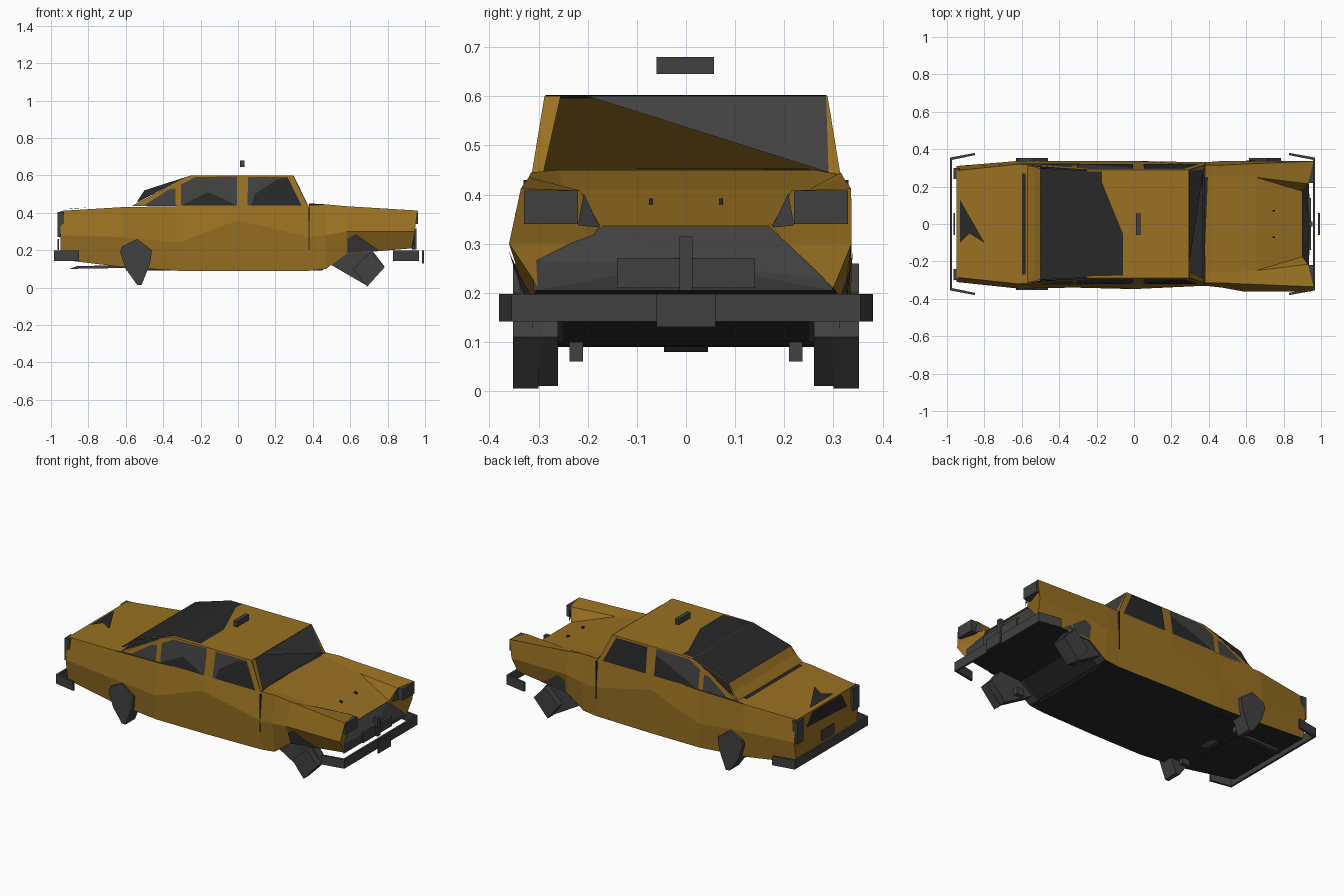
import bpy, bmesh, math
from mathutils import Vector

if "Cube" in bpy.data.objects:
    bpy.data.objects.remove(bpy.data.objects["Cube"])


def material(name, rgb):
    m = bpy.data.materials.new(name)
    m.diffuse_color = (*rgb, 1)
    m.use_nodes = True
    m.node_tree.nodes["Principled BSDF"].inputs["Base Color"].default_value = m.diffuse_color
    return m


MATS = [material("ochre paint", (0.32, 0.165, 0.016)),
        material("dark grey", (0.052, 0.052, 0.052)),
        material("black", (0.021, 0.021, 0.021))]
OCHRE, GREY, BLACK = range(3)


def mesh(name, verts, faces, mat=OCHRE, mats=None, fix=True):
    me = bpy.data.meshes.new(name)
    me.from_pydata(verts, [], faces)
    for m in MATS:
        me.materials.append(m)
    for i, p in enumerate(me.polygons):
        p.material_index = mats[i] if mats else mat
    if fix:
        bm = bmesh.new()
        bm.from_mesh(me)
        bmesh.ops.recalc_face_normals(bm, faces=bm.faces)
        bm.to_mesh(me)
        bm.free()
    ob = bpy.data.objects.new(name, me)
    bpy.context.collection.objects.link(ob)
    return ob


def sheet(name, pts, mat, facing):
    """Single flat face turned towards a direction."""
    n = (Vector(pts[1]) - Vector(pts[0])).cross(Vector(pts[2]) - Vector(pts[0]))
    pts = pts if n.dot(Vector(facing)) > 0 else pts[::-1]
    return mesh(name, pts, [tuple(range(len(pts)))], mat, fix=False)


def prism(name, poly, y0, y1, mat):
    """Side outline in x, z extruded from y0 to y1."""
    n = len(poly)
    v = [(x, y, z) for y in (y0, y1) for x, z in poly]
    f = [tuple(range(n)), tuple(range(n, 2 * n))]
    f += [(i, (i + 1) % n, n + (i + 1) % n, n + i) for i in range(n)]
    return mesh(name, v, f, mat)


def box(name, x0, x1, y0, y1, z0, z1, mat):
    return prism(name, [(x0, z0), (x1, z0), (x1, z1), (x0, z1)], y0, y1, mat)


def both(name, fn):
    for s, side in ((-1, "right"), (1, "left")):
        fn(f"{side}_{name}", s)


# Lower body shell: x, then half width and height at sill, waist and shoulder
SECTIONS = [(-0.95, .29, .15, .31, .28, .285, .41), (-0.62, .32, .11, .345, .27, .32, .43),
            (-0.32, .33, .09, .34, .24, .32, .435), (0.0, .33, .09, .348, .36, .315, .44),
            (0.38, .32, .09, .33, .27, .315, .44), (0.47, .32, .10, .34, .28, .315, .445),
            (0.58, .32, .18, .36, .30, .32, .435), (0.93, .30, .21, .36, .30, .336, .412)]
LEFT_WAIST = .337   # the left flank is flatter than the right one
v, f, m = [], [], []
for x, wb, zb, wm, zm, wt, zt in SECTIONS:
    lip = .03 if x > .9 else 0   # nose leans forward at the top
    v += [(x + lip, -wt, zt), (x + lip / 2, -wm, zm), (x, -wb, zb),
          (x, wb, zb), (x + lip / 2, min(wm, LEFT_WAIST), zm), (x + lip, wt, zt)]
for i in range(len(SECTIONS) - 1):
    for j in range(5):
        a = i * 6 + j
        f.append((a, a + 1, a + 7, a + 6))
        m.append(BLACK if j == 2 else OCHRE)
f.append((5, 4, 3, 2, 1, 0))
m.append(OCHRE)
mesh("body_shell", v, f, mats=m, fix=False)

# Flat underside between the wheels
prism("chassis", [(-.6, .092), (.45, .092), (.52, .145), (-.6, .14)], -.25, .26, BLACK)

# Boot lid with its dark seam and rear recess
mesh("boot_lid", [(-.95, -.285, .41), (-.95, .285, .41), (-.86, 0, .415),
                  (-.62, -.32, .43), (-.62, .32, .43), (-.5, .315, .435), (-.5, -.315, .435)],
     [(1, 0, 2), (2, 0, 3), (1, 2, 4), (2, 3, 4), (3, 6, 5, 4)], fix=False)
sheet("boot_gap", [(-.6, -.27, .437), (-.6, .27, .437), (-.58, .27, .44), (-.58, -.27, .44)], BLACK, (0, 0, 1))
sheet("boot_badge", [(-.93, .13, .418), (-.8, -.1, .428), (-.88, -.05, .424), (-.93, -.1, .418)], BLACK, (0, 0, 1))
sheet("boot_recess", [(-.953, .2, .33), (-.953, .14, .405), (-.953, -.14, .405), (-.953, -.2, .31)],
      BLACK, (-1, 0, 0))

# Bonnet dips between the raised front wings
hood = [(.38, .26, .45), (.65, .25, .41), (.9, .175, .337)]
v = [(x, s * y, z) for x, y, z in hood for s in (-1, 1)]
mesh("bonnet", v, [(0, 2, 3, 1), (2, 4, 5, 3)], fix=False)


def wing(name, s):
    waist = .36 if s < 0 else LEFT_WAIST
    v = [(.38, s * .26, .45), (.65, s * .25, .41), (.9, s * .175, .337), (.93, s * .215, .408),
         (.96, s * .336, .412), (.58, s * .32, .435), (.47, s * .315, .445), (.38, s * .315, .44),
         (.945, s * waist, .30), (.93, s * .30, .21), (.9, s * .2, .30)]
    f = [(0, 1, 5, 6, 7), (1, 3, 4, 5), (1, 2, 3), (3, 10, 8, 4), (10, 9, 8), (2, 10, 3)]
    mesh(name, v, f if s > 0 else [q[::-1] for q in f])


both("front_wing", wing)
both("headlight", lambda n, s: box(n, .92, .963, s * .22, s * .33, .34, .408, GREY))
both("headlight_trim", lambda n, s: sheet(n, [(.932, s * .208, .402), (.915, s * .175, .333),
     (.935, s * .22, .337)], GREY, (1, 0, 0)))
both("tail_light", lambda n, s: box(n, -.965, -.93, s * .24, s * .3, .27, .405, GREY))

# Grille with its frame and centre bar
mesh("grille", [(.93, -.31, .205), (.93, .30, .205), (.93, .28, .23), (.89, .17, .335),
                (.89, -.17, .335), (.93, -.31, .265), (.945, 0, .26)],
     [(i, (i + 1) % 6, 6) for i in range(6)], GREY, fix=False)
box("grille_panel", .91, .945, -.14, .14, .21, .27, GREY)
box("grille_bar", .93, .955, -.013, .013, .205, .315, GREY)

# Cabin: walls and roof around an open windscreen
LOW, HIGH = .315, .29


def wall_y(z, off=0.0):
    return LOW + (HIGH - LOW) * (z - .435) / .165 + off


SIDE = [(-.57, .435), (.375, .435), (.295, .60), (-.25, .60), (-.31, .575)]
RIM = [(-.25, .60), (-.31, .575), (-.545, .452), (-.50, .52)]
both("cabin_wall", lambda n, s: sheet(n, [(x, s * wall_y(z), z) for x, z in SIDE], OCHRE, (0, s, 0)))
both("rear_window_side", lambda n, s: sheet(n, [(x, s * wall_y(z), z) for x, z in RIM], BLACK, (0, s, 0)))
sheet("roof", [(-.25, -HIGH, .6), (.295, -HIGH, .6), (.295, HIGH, .6), (-.25, HIGH, .6)], OCHRE, (0, 0, 1))
sheet("roof_dark_panel", [(-.25, -.28, .603), (-.06, -.275, .603), (-.06, -.05, .603), (-.17, .22, .603),
                          (-.17, .28, .603), (-.25, .28, .603)], BLACK, (0, 0, 1))
sheet("rear_window", [(-.25, -.286, .602), (-.25, .286, .602), (-.5, .298, .52), (-.5, -.298, .52)],
      BLACK, (-1, 0, 1))
sheet("rear_window_ledge", [(-.5, -.298, .52), (-.5, .298, .52), (-.53, .305, .475), (-.53, -.305, .475)],
      OCHRE, (-1, 0, 1))
sheet("rear_panel", [(-.53, -.305, .475), (-.53, .305, .475), (-.57, .315, .435), (-.57, -.315, .435)],
      OCHRE, (-1, 0, 1))
sheet("rear_lining", [(-.25, -.28, .596), (-.25, .28, .596), (-.52, .3, .437), (-.52, -.3, .437)],
      OCHRE, (1, 0, -1))
sheet("cabin_floor", [(-.5, -.3, .438), (.37, -.3, .442), (.37, .3, .442), (-.5, .3, .438)], BLACK, (0, 0, 1))

# Windscreen glass covers one triangle; pillars frame it
sheet("windscreen", [(.297, -.2, .6), (.297, .285, .6), (.372, .29, .445)], GREY, (1, 0, 1))
both("windscreen_pillar", lambda n, s: sheet(n, [(.375, s * .315, .435), (.372, s * .29, .445),
     (.297, s * .255, .6), (.295, s * .288, .6)], OCHRE, (1, 0, 1)))
sheet("cowl_vent", [(.375, .25, .453), (.375, -.25, .453), (.395, .25, .451)], BLACK, (0, 0, 1))

# Side glass as thin plates, with darker shapes inside
REAR_GLASS = [(-.305, .44), (-.005, .44), (-.005, .595), (-.23, .59), (-.305, .55)]
FRONT_GLASS = [(.05, .44), (.34, .44), (.265, .592), (.055, .592)]
PANES = [("quarter_glass", GREY, .003, [(-.5, .44), (-.335, .44), (-.335, .53), (-.37, .525)]),
         ("rear_door_glass", GREY, .003, REAR_GLASS),
         ("front_door_glass", GREY, .003, FRONT_GLASS)]
for part, mat, off, pts in PANES:
    both(part, lambda n, s: sheet(n, [(x, s * wall_y(z, off), z) for x, z in pts], mat, (0, s, 0)))
SHADES = [("right_rear_door_shade", -1, [(-.3, .44), (-.01, .44), (-.1, .485), (-.16, .51)]),
          ("right_front_door_shade", -1, [(.07, .44), (.337, .44), (.265, .588), (.21, .58), (.09, .5)]),
          ("left_rear_door_shade", 1, [(-.29, .44), (-.008, .44), (-.008, .56), (-.16, .5)]),
          ("left_front_door_shade", 1, FRONT_GLASS)]
for part, s, pts in SHADES:
    sheet(part, [(x, s * wall_y(z, .006), z) for x, z in pts], BLACK, (0, s, 0))
both("door_gap", lambda n, s: box(n, .376, .381, s * .318, s * .331, .2, .43, BLACK))


# Bumpers: thin blades with bent-back ends
def bumper(name, xf, xb):
    path = [(xb, -.38), (xf, -.355), (xf, .355), (xb, .38)]
    t = .012 if xf > 0 else -.012
    inner = [(xb, -.368), (xf - t, -.343), (xf - t, .343), (xb, .368)]
    v = [(x, y, z) for z in (.142, .198) for x, y in path + inner]
    f = []
    for i in range(3):
        f += [(i, i + 1, i + 9, i + 8), (i + 4, i + 5, i + 13, i + 12),
              (i, i + 1, i + 5, i + 4), (i + 8, i + 9, i + 13, i + 12)]
    mesh(name, v, f + [(0, 4, 12, 8), (3, 7, 15, 11)], GREY)


bumper("front_bumper", .968, .83)
bumper("rear_bumper", -.985, -.85)
box("front_plate", .985, .995, -.06, .06, .13, .198, GREY)
box("rear_plate", -.965, -.957, -.06, .06, .2, .26, GREY)

# Rough faceted wheels; the front ones sit half inside dark arches
REAR = [(-.60, .10), (-.54, .015), (-.515, .015), (-.47, .13), (-.46, .2), (-.54, .26), (-.62, .22), (-.63, .19)]
FRONT = [(.50, .12), (.69, .01), (.785, .11), (.69, .235), (.63, .285), (.565, .25), (.58, .19)]
TREAD = [(.615, .10), (.69, .005), (.785, .11), (.71, .19)]
ARCH = [(.585, .185), (.76, .198), (.70, .235), (.63, .285), (.585, .26)]
both("rear_wheel", lambda n, s: prism(n, REAR, s * .26, s * .352, GREY))
both("front_wheel", lambda n, s: prism(n, FRONT, s * .26, s * .312, GREY))
both("front_tread", lambda n, s: prism(n, TREAD, s * .30, s * .352, GREY))


def arch(name, s):
    waist = .36 if s < 0 else LEFT_WAIST
    pts = []
    for x, z in ARCH:
        t = (x - .58) / .35
        wb, zb = .32 - .02 * t, .18 + .03 * t
        pts.append((x, s * (wb + (waist - wb) * (z - zb) / (.30 - zb) + .006), z))
    sheet(name, pts, GREY, (0, s, 0))


both("front_arch", arch)
both("arch_liner", lambda n, s: sheet(n, [(.47, s * .32, .1), (.58, s * .32, .178), (.58, s * .25, .178),
                                        (.47, s * .25, .1)], GREY, (1, 0, -1)))

# Underside fittings and exhaust
both("front_bracket", lambda n, s: box(n, .6, .65, s * .21, s * .237, .06, .1, GREY))
both("rear_bracket", lambda n, s: box(n, -.57, -.52, s * .21, s * .237, .06, .1, GREY))
prism("axle_housing", [(-.6, .11), (-.54, .08), (-.48, .11)], -.045, .045, GREY)
prism("exhaust", [(-.9, .1), (-.6, .105), (-.6, .12), (-.86, .115)], .14, .165, GREY)

# Roof sign and bonnet jets
box("roof_sign", .01, .035, -.06, .057, .645, .68, GREY)
both("bonnet_jet", lambda n, s: box(n, .74, .755, s * .067, s * .075, .37, .392, BLACK))
